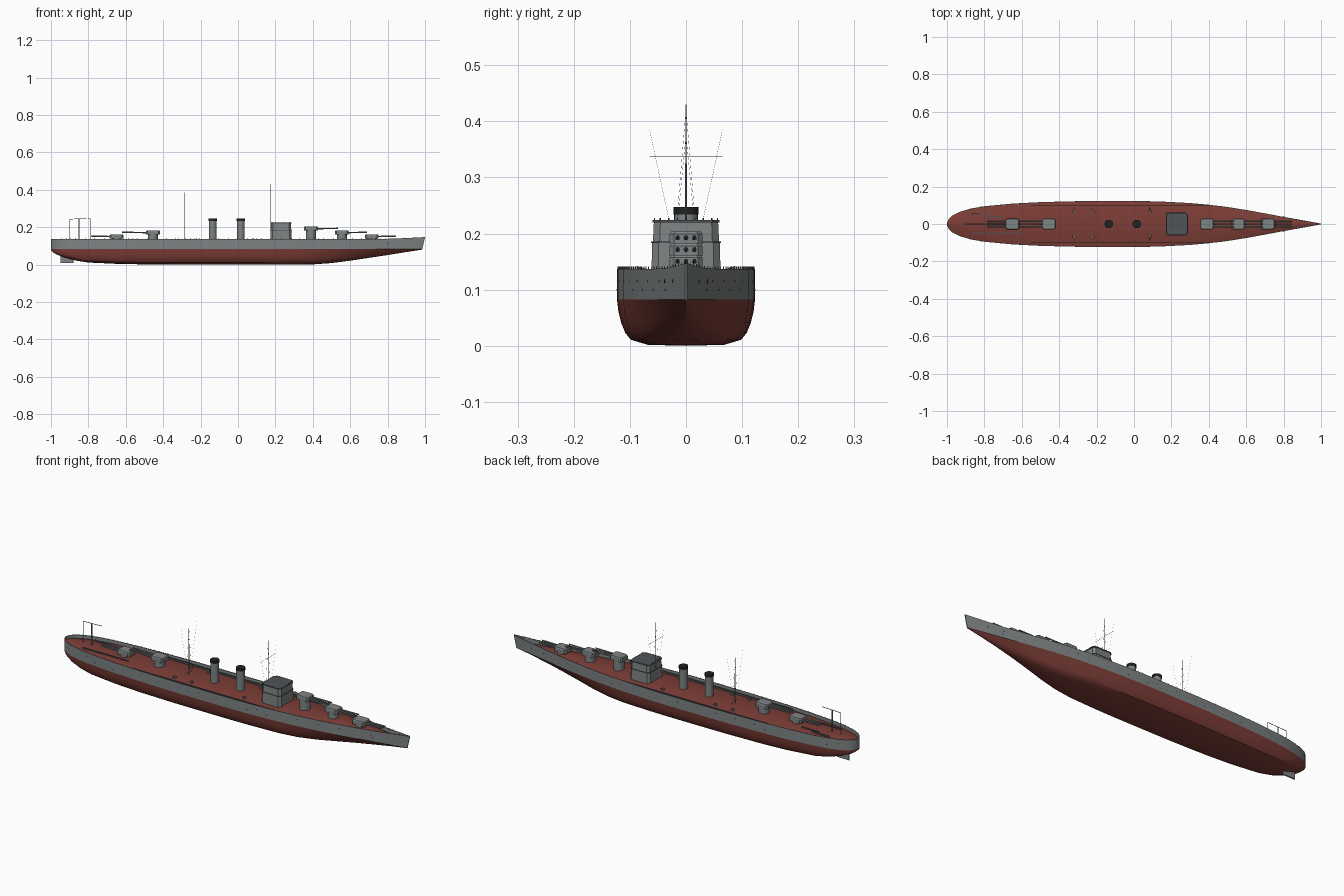
import bpy, bmesh, math
from mathutils import Vector

if "Cube" in bpy.data.objects:
    bpy.data.objects.remove(bpy.data.objects["Cube"])


def material(name, r, g, b):
    m = bpy.data.materials.new(name)
    m.diffuse_color = (r, g, b, 1)
    m.use_nodes = True
    m.node_tree.nodes["Principled BSDF"].inputs["Base Color"].default_value = m.diffuse_color
    return m


GREY = material("hull grey", 0.21, 0.228, 0.228)
RED = material("oxide red", 0.205, 0.047, 0.038)
DARK = material("near black", 0.014, 0.016, 0.017)
SLATE = material("dark slate", 0.08, 0.09, 0.095)


def finish(name, bm, mats, smooth=True):
    bmesh.ops.recalc_face_normals(bm, faces=bm.faces)
    me = bpy.data.meshes.new(name)
    bm.to_mesh(me)
    bm.free()
    ob = bpy.data.objects.new(name, me)
    bpy.context.collection.objects.link(ob)
    for m in mats:
        me.materials.append(m)
    if smooth:
        bpy.ops.object.select_all(action='DESELECT')
        ob.select_set(True)
        bpy.context.view_layer.objects.active = ob
        bpy.ops.object.shade_smooth_by_angle(angle=math.radians(35))
    return ob


def tube(bm, p, q, r, n=8, r2=None):
    p, q = Vector(p), Vector(q)
    rot = (q - p).to_track_quat('Z', 'Y')
    rings = []
    for c, rad in ((p, r), (q, r if r2 is None else r2)):
        rings.append([bm.verts.new(c + rot @ Vector((rad * math.cos(a), rad * math.sin(a), 0)))
                      for a in (2 * math.pi * i / n for i in range(n))])
    for i in range(n):
        j = (i + 1) % n
        bm.faces.new((rings[0][i], rings[0][j], rings[1][j], rings[1][i]))
    bm.faces.new(rings[0][::-1])
    bm.faces.new(rings[1])


def prism(bm, cx, cy, hx, hy, c, z0, z1, taper=1.0):
    """Box with chamfered vertical corners, optionally narrowing upwards."""
    pts = [(hx, hy - c), (hx - c, hy), (c - hx, hy), (-hx, hy - c),
           (-hx, c - hy), (c - hx, -hy), (hx - c, -hy), (hx, c - hy)]
    lo = [bm.verts.new((cx + x, cy + y, z0)) for x, y in pts]
    hi = [bm.verts.new((cx + x * taper, cy + y * taper, z1)) for x, y in pts]
    for i in range(8):
        j = (i + 1) % 8
        bm.faces.new((lo[i], lo[j], hi[j], hi[i]))
    bm.faces.new(lo[::-1])
    bm.faces.new(hi)


# Hull stations: position, half beam, keel height
STATIONS = [(-1, .008, .078), (-.99, .028, .066), (-.97, .046, .054), (-.93, .066, .039),
            (-.87, .083, .022), (-.8, .095, .011), (-.65, .109, .004), (-.5, .117, .001),
            (-.3, .122, 0), (-.1, .123, 0), (.05, .1225, 0), (.15, .12, 0), (.3, .112, 0),
            (.4, .103, .001), (.5, .091, .008), (.6, .075, .021), (.7, .057, .036),
            (.8, .038, .051), (.9, .019, .067), (.985, .002, .08)]
WATER, DECK = .082, .118


def beam(x):
    for (x0, w0, _), (x1, w1, _) in zip(STATIONS, STATIONS[1:]):
        if x0 <= x <= x1:
            return w0 + (w1 - w0) * (x - x0) / (x1 - x0)
    return .002


def sheer(x):
    return .137 + .010 * max(0, (x - .75) / .235) ** 1.5


def rake(x, z):
    return x + .015 * max(0, (x - .8) / .185) * max(0, z - WATER) / .065


def loft(name, section, mats):
    """Skin half-sections, mirrored to both sides, along the stations."""
    bm = bmesh.new()
    rows = []
    for x, w, k in STATIONS:
        half = section(x, w, k)
        full = [(-y, z) for y, z in half[::-1]] + half
        rows.append([bm.verts.new((rake(x, z), y, z)) for y, z in full])
    for a, b in zip(rows, rows[1:]):
        for i in range(len(a) - 1):
            bm.faces.new((a[i], b[i], b[i + 1], a[i + 1]))
    for r in (rows[0], rows[-1]):
        bm.faces.new(r)
    bmesh.ops.remove_doubles(bm, verts=bm.verts, dist=1e-5)
    return finish(name, bm, mats)


def bottom_section(x, w, k):
    v = min(1, max(0, (x - .35) / .55))
    pts = []
    for t, g in ((0, 0), (.02, .55), (.13, .8), (.28, .88), (.5, .94), (.75, .98), (1, 1)):
        pts.append((w * (g * (1 - v) + (t ** .8) * v), k + (WATER - k) * t))
    return pts


def deck_section(x, w, k):
    """Cambered deck, highest on the centreline."""
    rise = .014 * min(1, w / .06)
    y = max(w - .002, .001)
    return [(0, DECK + rise), (y * .5, DECK + rise * .8), (y, DECK)]


loft("lower_hull", bottom_section, [RED])
loft("deck", deck_section, [RED])

# Grey topsides with a thin bulwark standing above the deck edge
bm = bmesh.new()
rows = []
for x, w, k in STATIONS:
    inner = max(w - .003, .0008)
    prof = [(w, WATER), (w, sheer(x)), (inner, sheer(x)), (inner, DECK - .002)]
    rows.append([[bm.verts.new((rake(x, z), s * y, z)) for y, z in prof] for s in (1, -1)])
for a, b in zip(rows, rows[1:]):
    for s in (0, 1):
        for i in range(3):
            bm.faces.new((a[s][i], b[s][i], b[s][i + 1], a[s][i + 1]))
for r in (rows[0], rows[-1]):
    for i in range(3):
        bm.faces.new((r[0][i], r[0][i + 1], r[1][i + 1], r[1][i]))
finish("upper_hull", bm, [GREY])

# Rudder
bm = bmesh.new()
prism(bm, -.915, 0, .035, .003, .001, .008, .07)
finish("rudder", bm, [GREY], False)

# Five triple turrets: centre, gun height, direction, muzzle position
for n, (x, z, d, muzzle) in enumerate([(.715, .15, 1, .845), (.555, .171, 1, .69), (.39, .192, 1, .535),
                                       (-.455, .171, -1, -.62), (-.65, .15, -1, -.785)], 1):
    bm = bmesh.new()
    prism(bm, x, 0, .037, .029, .008, z - .011, z + .007)
    prism(bm, x, 0, .037, .029, .008, z + .007, z + .012, .9)
    finish(f"turret_{n}", bm, [GREY], False)
    bm = bmesh.new()
    tube(bm, (x, 0, DECK), (x, 0, z - .01), .027, 24)
    finish(f"barbette_{n}", bm, [GREY])
    barrels, bores = bmesh.new(), bmesh.new()
    for y in (-.015, 0, .015):
        tube(barrels, (x + d * .03, y, z), (muzzle, y, z + .002), .0042, 10, .0032)
        tube(bores, (muzzle - d * .002, y, z + .002), (muzzle + d * .0006, y, z + .002), .0026, 10)
    finish(f"gun_barrels_{n}", barrels, [GREY])
    finish(f"gun_bores_{n}", bores, [DARK])

# Bridge: two tiers with a thin ledge
bm = bmesh.new()
prism(bm, .23, 0, .058, .062, .012, DECK, .184, .97)
prism(bm, .23, 0, .055, .059, .012, .184, .222, .97)
finish("bridge", bm, [GREY], False)
bm = bmesh.new()
prism(bm, .23, 0, .058, .062, .012, .1835, .1855)
prism(bm, .23, 0, .0565, .0595, .012, .2195, .2245)
for i in range(7):
    t = -1 + i / 3
    for s in (-1, 1):
        tube(bm, (.23 + t * .045, s * .056, .222), (.23 + t * .045, s * .056, .228), .0012, 5)
        tube(bm, (.23 + s * .053, t * .046, .222), (.23 + s * .053, t * .046, .228), .0012, 5)
finish("bridge_roof_and_ledge", bm, [SLATE], False)

# Funnels with black caps
for n, x in enumerate((-.135, .015), 1):
    bm = bmesh.new()
    tube(bm, (x, 0, DECK), (x, 0, .235), .021, 24)
    finish(f"funnel_{n}", bm, [GREY])
    bm = bmesh.new()
    tube(bm, (x, 0, .234), (x, 0, .247), .0225, 24)
    finish(f"funnel_cap_{n}", bm, [DARK])

# Pole masts, forward yard and fine rigging
for n, (x, top) in enumerate(((.175, .43), (-.285, .385)), 1):
    bm = bmesh.new()
    tube(bm, (x, 0, DECK), (x, 0, top), .002, 8, .001)
    if n == 1:
        tube(bm, (x, -.065, .337), (x, .065, .337), .0006, 6)
    finish(f"mast_{n}", bm, [GREY])
    bm = bmesh.new()
    for s in (-1, 1):
        tube(bm, (x, s * .065, .385), (x, s * .025, .2), .0002, 3)
        tube(bm, (x, s * .001, top - .02), (x, s * .025, DECK), .0002, 3)
    finish(f"rigging_{n}", bm, [GREY], False)

# Stern crane frame
bm = bmesh.new()
tube(bm, (-.85, 0, DECK), (-.85, 0, .245), .003, 8)
tube(bm, (-.9, 0, DECK), (-.9, 0, .243), .0014, 6)
tube(bm, (-.9, 0, .243), (-.79, 0, .247), .0014, 6)
tube(bm, (-.79, 0, .247), (-.79, 0, .13), .0005, 4)
finish("stern_crane", bm, [GREY])

# Aircraft catapult rails and long deck fittings
bm = bmesh.new()
for y, x0, x1 in ((-.048, -.87, -.6), (.053, -.87, -.77), (.04, -.8, -.7)):
    prism(bm, (x0 + x1) / 2, y, (x1 - x0) / 2, .0025, .001, DECK, .134)
for s in (-1, 1):
    prism(bm, -.075, s * .1, .475, .002, .001, DECK, .131)
finish("deck_rails", bm, [SLATE], False)

# Small deck guns
bm = bmesh.new()
for x in (-.32, -.22, .085):
    for s in (-1, 1):
        tube(bm, (x, s * .068, DECK), (x, s * .068, .137), .009, 10, .007)
        tube(bm, (x, s * .068, .135), (x, s * .088, .141), .0015, 6)
finish("deck_guns", bm, [GREY])

# Railing posts along the bulwark
bm = bmesh.new()
for i in range(76):
    x = -.97 + i * .0255
    for s in (-1, 1):
        y = s * max(beam(x) - .002, 0)
        tube(bm, (x, y, sheer(x) - .004), (x, y, sheer(x) + .004), .0008, 4)
finish("railing_posts", bm, [GREY], False)

# Portholes in two rows, and anchor openings near the bow
bm = bmesh.new()
for i in range(34):
    x, z = -.93 + i * .056, (.115, .1)[i % 2]
    for s in (-1, 1):
        tube(bm, (x, s * (beam(x) - .003), z), (x, s * (beam(x) + .0005), z), .0016, 8)
for x in (.8, .88):
    for s in (-1, 1):
        tube(bm, (x, s * (beam(x) - .003), .115), (x, s * (beam(x) + .001), .115), .0035, 10)
finish("portholes", bm, [DARK], False)
